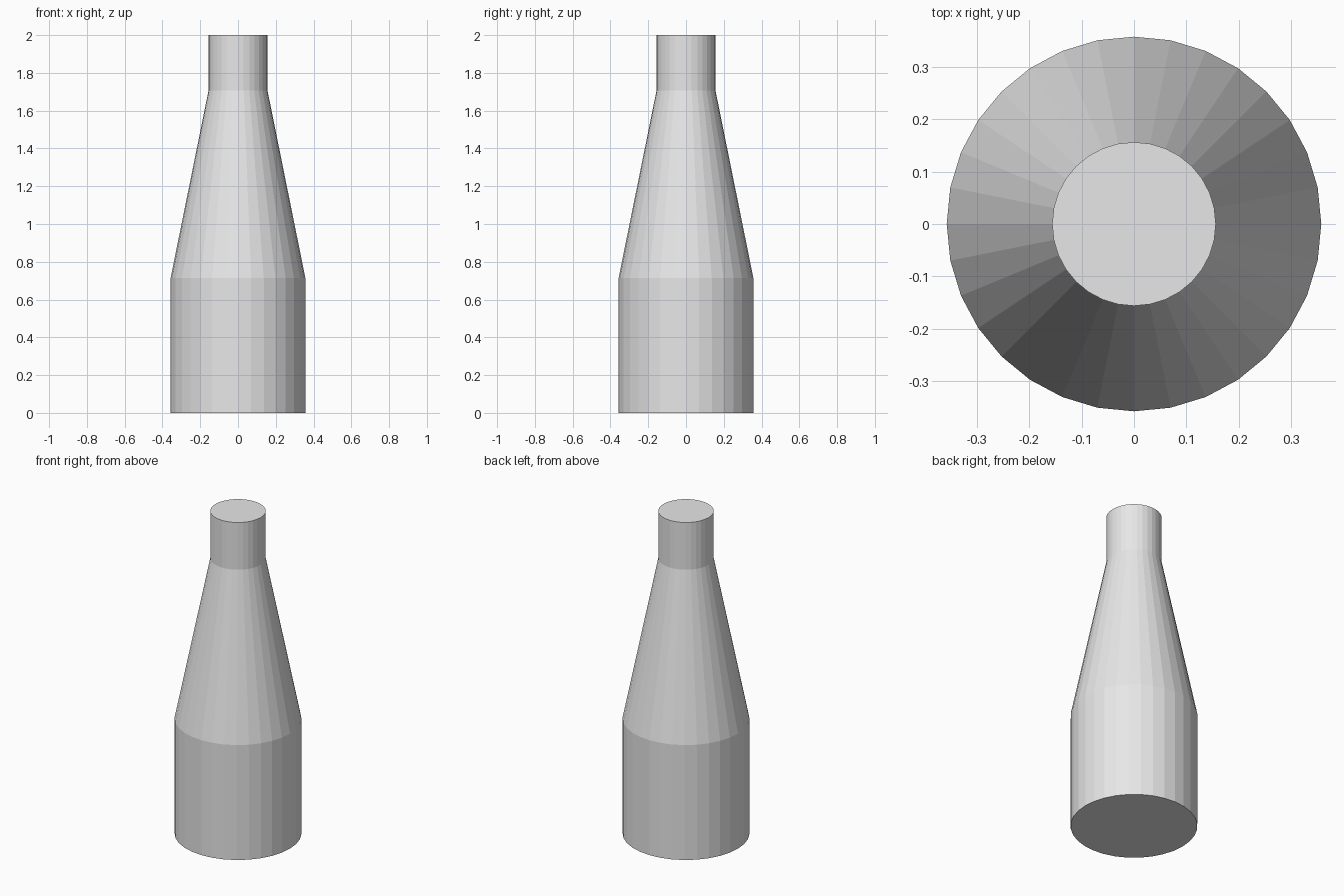
import bpy

if "Cube" in bpy.data.objects:
    bpy.data.objects.remove(bpy.data.objects["Cube"])

SIDES = 32
BODY_R, NECK_R = 0.357, 0.156

grey = bpy.data.materials.new("light_grey")
grey.diffuse_color = (0.8, 0.8, 0.8, 1)
grey.use_nodes = True
grey.node_tree.nodes["Principled BSDF"].inputs["Base Color"].default_value = grey.diffuse_color

# Body, shoulder and neck share one flat-faceted lathe profile (radius, height)
profile = [(BODY_R, 0), (BODY_R, 0.713), (NECK_R, 1.707), (NECK_R, 2)]

# Start from a closed cylinder, then loft it through the profile
import bmesh
import math

bm = bmesh.new()
rings = []
for r, z in profile:
    ring = []
    for i in range(SIDES):
        a = 2 * math.pi * i / SIDES
        ring.append(bm.verts.new((r * math.cos(a), r * math.sin(a), z)))
    rings.append(ring)

# Side walls
for low, high in zip(rings, rings[1:]):
    for i in range(SIDES):
        j = (i + 1) % SIDES
        bm.faces.new((low[i], low[j], high[j], high[i]))

# Base and top caps
bm.faces.new(rings[0][::-1])
bm.faces.new(rings[-1])

mesh = bpy.data.meshes.new("bottle")
bm.to_mesh(mesh)
bm.free()
mesh.materials.append(grey)
bpy.context.collection.objects.link(bpy.data.objects.new("bottle", mesh))
